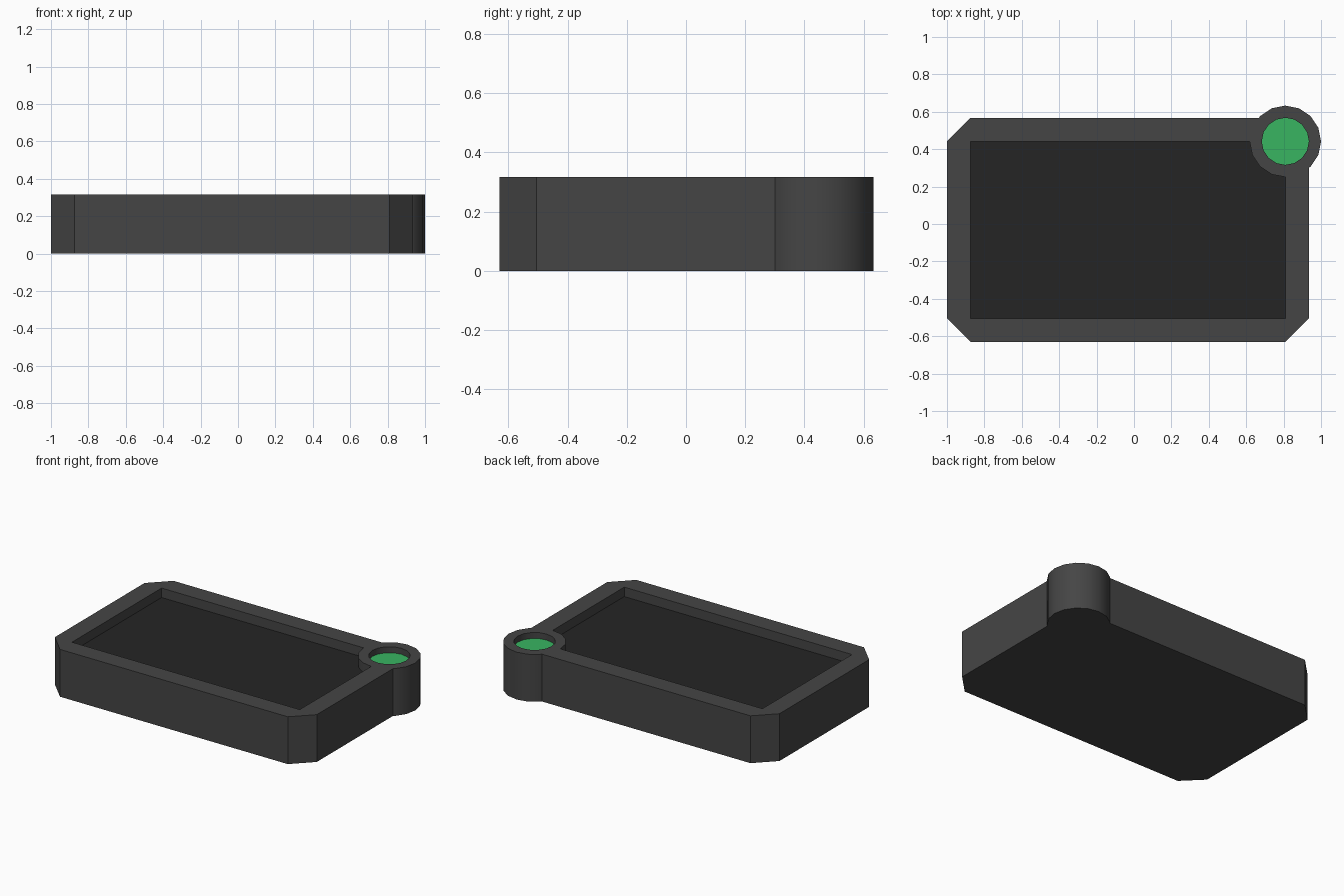
import bpy, bmesh, math

if "Cube" in bpy.data.objects:
    bpy.data.objects.remove(bpy.data.objects["Cube"])

U = 0.063                       # base module
H = 0.316
X0, X1, Y0, Y1 = -1.0, 0.935, -0.63, 0.568
CX, CY, R = X1 - 2 * U, Y1 - 2 * U, 1.0 - (X1 - 2 * U)
SEG = 16


def material(name, rgb):
    m = bpy.data.materials.new(name)
    m.diffuse_color = (*rgb, 1)
    m.use_nodes = True
    m.node_tree.nodes["Principled BSDF"].inputs["Base Color"].default_value = m.diffuse_color
    return m


def prism(name, pts, z0, z1, mat):
    """Extrude a flat outline from z0 to z1."""
    bm = bmesh.new()
    face = bm.faces.new([bm.verts.new((x, y, z0)) for x, y in pts])
    top = bmesh.ops.extrude_face_region(bm, geom=[face])["geom"]
    bmesh.ops.translate(bm, vec=(0, 0, z1 - z0),
                        verts=[v for v in top if isinstance(v, bmesh.types.BMVert)])
    bmesh.ops.recalc_face_normals(bm, faces=bm.faces)
    me = bpy.data.meshes.new(name)
    bm.to_mesh(me)
    bm.free()
    me.materials.append(mat)
    ob = bpy.data.objects.new(name, me)
    bpy.context.collection.objects.link(ob)
    return ob


def rect(x0, x1, y0, y1):
    return [(x0, y0), (x1, y0), (x1, y1), (x0, y1)]


def circle(r):
    return [(CX + r * math.cos(2 * math.pi * i / SEG),
             CY + r * math.sin(2 * math.pi * i / SEG)) for i in range(SEG)]


def boolean(ob, other, op):
    mod = ob.modifiers.new(op, "BOOLEAN")
    mod.operation, mod.object, mod.solver = op, other, "EXACT"
    bpy.context.view_layer.objects.active = ob
    bpy.ops.object.modifier_apply(modifier=mod.name)
    bpy.data.objects.remove(other)


grey = material("case_grey", (0.06, 0.06, 0.06))
dark = material("panel_dark", (0.018, 0.018, 0.018))
green = material("button_green", (0.04, 0.46, 0.12))

# Case: chamfered block with rectangular pocket
c = 2 * U
outline = [(X0 + c, Y0), (X1 - c, Y0), (X1, Y0 + c), (X1, Y1 - c),
           (X1 - c, Y1), (X0 + c, Y1), (X0, Y1 - c), (X0, Y0 + c)]
pocket = (X0 + c, X1 - c, Y0 + c, Y1 - c)
case = prism("case", outline, 0, H, grey)
boolean(case, prism("pocket", rect(*pocket), 0.15, H + 0.1, grey), "DIFFERENCE")

# Round corner post with a well for the button
boolean(case, prism("post", circle(R), 0, H, grey), "UNION")
boolean(case, prism("well", circle(c), 0.2, H + 0.1, grey), "DIFFERENCE")
bpy.ops.object.select_all(action="DESELECT")
case.select_set(True)
bpy.context.view_layer.objects.active = case
bpy.ops.object.shade_smooth_by_angle(angle=math.radians(30))

# Recessed dark panel, notched around the post
panel = prism("panel", rect(*pocket), 0.15, H - U, dark)
boolean(panel, prism("notch", circle(R), 0.1, H, dark), "DIFFERENCE")

# Green button disc
prism("button", circle(c), 0.2, H - 0.04, green)
